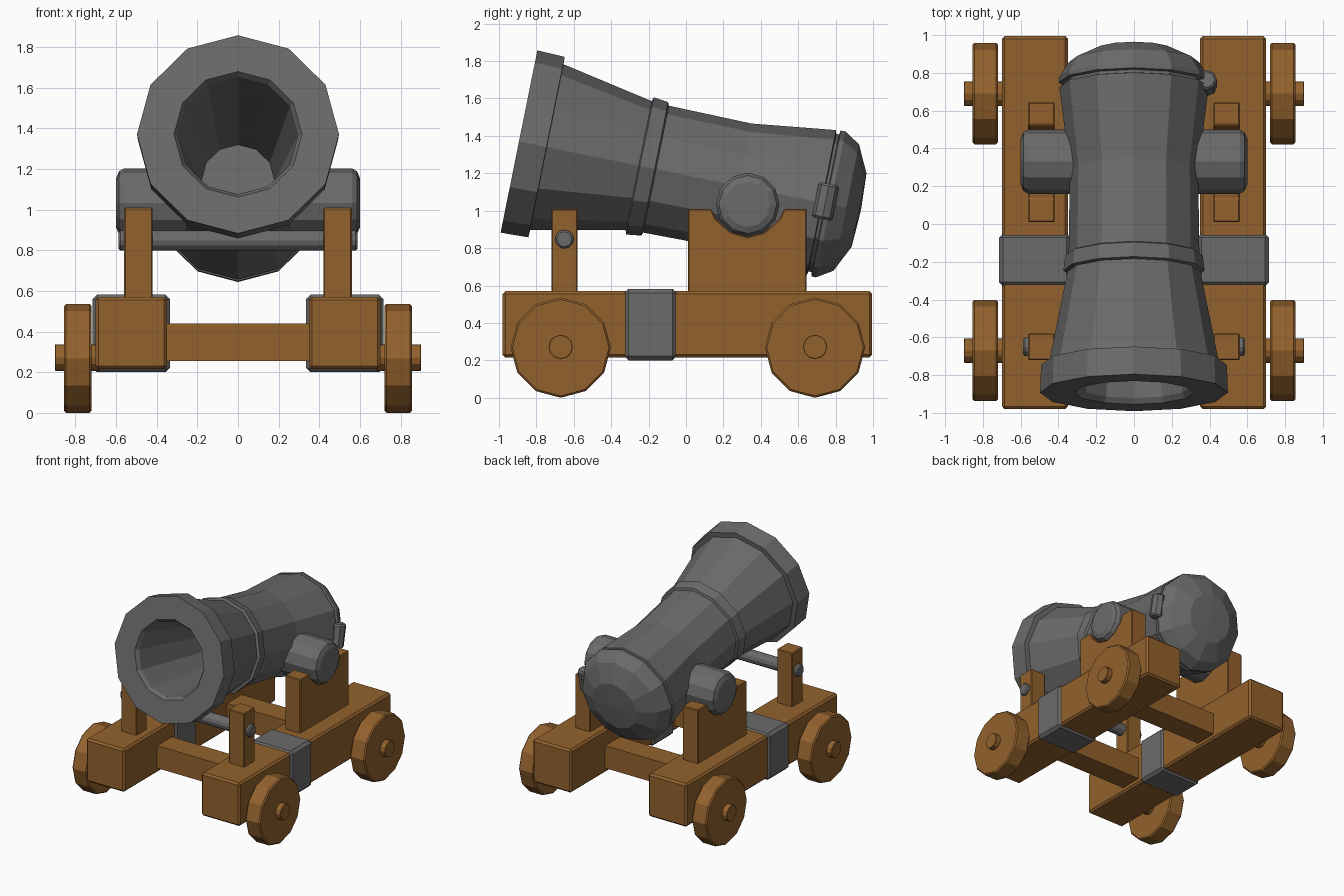
import bpy, bmesh, math
from mathutils import Vector, Matrix

if "Cube" in bpy.data.objects:
    bpy.data.objects.remove(bpy.data.objects["Cube"])


def material(name, rgb):
    m = bpy.data.materials.new(name)
    m.diffuse_color = (*rgb, 1)
    m.use_nodes = True
    m.node_tree.nodes["Principled BSDF"].inputs["Base Color"].default_value = m.diffuse_color
    return m


IRON = material("dark iron", (0.145, 0.145, 0.145))
WOOD = material("brown wood", (0.29, 0.12, 0.026))


def finish(name, bm, mat, bevel=0.0):
    bmesh.ops.recalc_face_normals(bm, faces=bm.faces)
    me = bpy.data.meshes.new(name)
    bm.to_mesh(me)
    bm.free()
    me.materials.append(mat)
    ob = bpy.data.objects.new(name, me)
    bpy.context.collection.objects.link(ob)
    if bevel:
        b = ob.modifiers.new("edge", 'BEVEL')
        b.width, b.segments = bevel, 1
        b.limit_method, b.angle_limit = 'ANGLE', math.radians(40)
    return ob


def box(name, x, y, z, mat, bevel=0.0):
    bm = bmesh.new()
    bmesh.ops.create_cube(bm, size=1)
    for v in bm.verts:
        v.co = Vector([(a + b) / 2 + c * (b - a) for c, (a, b) in zip(v.co, (x, y, z))])
    return finish(name, bm, mat, bevel)


def lathe(name, origin, axis, up, profile, mat, sides=12):
    """Spin (distance along axis, radius) points around an axis."""
    o, d, u = Vector(origin), Vector(axis).normalized(), Vector(up).normalized()
    w = d.cross(u)
    bm = bmesh.new()
    rings = []
    for t, r in profile:
        n = 1 if r == 0 else sides
        rings.append([bm.verts.new(o + d * t + r * (math.cos(2 * math.pi * i / sides) * u
                      + math.sin(2 * math.pi * i / sides) * w)) for i in range(n)])
    for a, b in zip(rings, rings[1:]):
        for i in range(sides):
            j = (i + 1) % sides
            loop = [a[i % len(a)], a[j % len(a)], b[j % len(b)], b[i % len(b)]]
            bm.faces.new(list(dict.fromkeys(loop)))
    return finish(name, bm, mat)


def rod(name, start, axis, up, length, r, mat, chamfer=0.01, sides=12):
    c = chamfer
    return lathe(name, start, axis, up, [(0, 0), (0, r - c), (c, r), (length - c, r),
                 (length, r - c), (length, 0)], mat, sides)


# Barrel: hollow, tilted upwards toward the front
tilt = math.radians(11.4)
axis = Vector((0, math.cos(tilt), -math.sin(tilt)))
up = Vector((0, math.sin(tilt), math.cos(tilt)))
muzzle = Vector((0, -0.893, 1.37))
lathe("barrel", muzzle, axis, up, [
    (1.15, 0), (1.15, 0.18), (0.03, 0.295), (0, 0.315),          # bore
    (0, 0.497), (0.15, 0.492), (0.152, 0.452),                   # muzzle band
    (0.653, 0.352), (0.66, 0.374), (0.74, 0.364), (0.748, 0.346),  # middle ring
    (1.2, 0.34), (1.65, 0.395), (1.655, 0.375), (1.67, 0.375),   # waist and groove
    (1.675, 0.398), (1.70, 0.398), (1.785, 0.345), (1.855, 0.2), (1.865, 0)], IRON)

# Small latch on the breech, right side only
rod("breech_latch", muzzle + axis * 1.67 - up * 0.085 + Vector((0.385, 0, 0)),
    up, axis, 0.19, 0.055, IRON, 0.012, 8)

# Cheek outline in (y, z), notched for the trunnion
cheek = [(0.01, 0.565), (0.645, 0.565), (0.645, 1.01), (0.525, 1.01), (0.5, 0.955), (0.42, 0.885),
         (0.33, 0.86), (0.24, 0.885), (0.16, 0.955), (0.135, 1.01), (0.01, 1.01)]

for s, side in ((-1, "left"), (1, "right")):
    def span(a, b):
        return tuple(sorted((s * a, s * b)))

    # Side beams, iron straps and upright posts
    box(side + "_beam", span(0.35, 0.70), (-0.98, 0.995), (0.215, 0.57), WOOD, 0.015)
    box(side + "_strap", span(0.335, 0.715), (-0.33, -0.05), (0.2, 0.582), IRON, 0.022)
    box(side + "_post", span(0.42, 0.56), (-0.72, -0.58), (0.56, 1.01), WOOD, 0.006)

    # Trunnion cheek
    bm = bmesh.new()
    f = bm.faces.new([bm.verts.new((s * 0.42, y, z)) for y, z in cheek])
    ext = bmesh.ops.extrude_face_region(bm, geom=[f])
    bmesh.ops.translate(bm, vec=(s * 0.14, 0, 0),
                        verts=[e for e in ext["geom"] if isinstance(e, bmesh.types.BMVert)])
    finish(side + "_cheek", bm, WOOD, 0.006)

    # Trunnion
    lathe(side + "_trunnion", (s * 0.25, 0.33, 1.033), (s, 0, 0), (0, 0, 1),
          [(0, 0), (0, 0.17), (0.31, 0.17), (0.335, 0.155), (0.35, 0.12), (0.35, 0)], IRON)

    # Wheels with hubs
    for y, end in ((-0.67, "front"), (0.69, "rear")):
        rod(f"{end}_{side}_wheel", (s * 0.72, y, 0.268), (s, 0, 0), (0, 0, 1), 0.135, 0.268, WOOD, 0.01)
        rod(f"{end}_{side}_hub", (s * 0.68, y, 0.272), (s, 0, 0), (0, 0, 1), 0.22, 0.065, WOOD, 0.003)

# Cross beams between the side beams
box("front_cross_beam", (-0.37, 0.37), (-0.55, -0.36), (0.255, 0.44), WOOD)
box("rear_cross_beam", (-0.37, 0.37), (0.36, 0.55), (0.255, 0.44), WOOD)

# Iron rod through the posts
rod("post_rod", (-0.588, -0.65, 0.848), (1, 0, 0), (0, 0, 1), 1.176, 0.05, IRON, 0.01)
